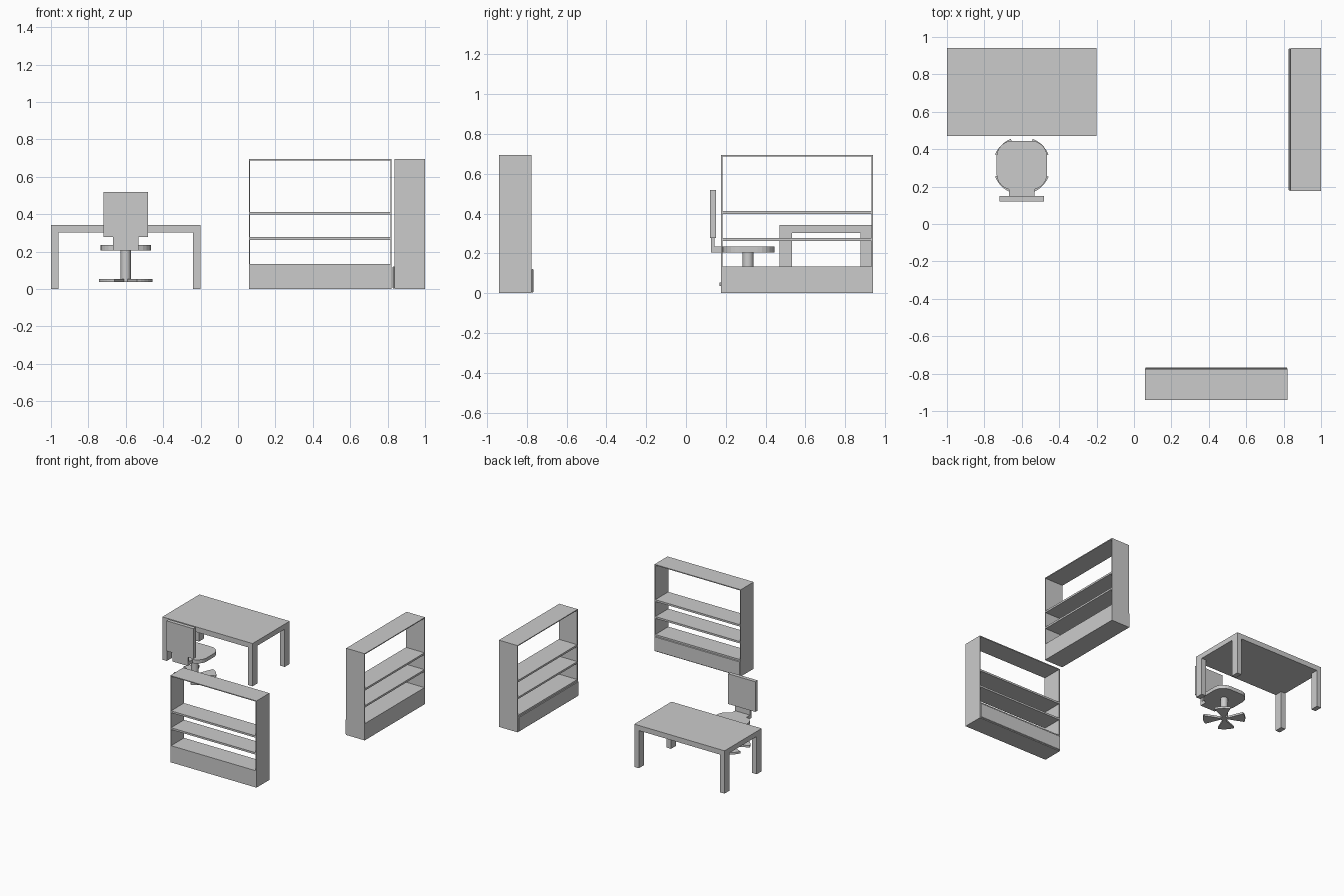
import bpy, bmesh
from math import radians, cos, sin, pi

if "Cube" in bpy.data.objects:
    bpy.data.objects.remove(bpy.data.objects["Cube"])


def box(bm, x0, x1, y0, y1, z0, z1):
    """Add an axis-aligned box given by its limits."""
    vs = bmesh.ops.create_cube(bm, size=1)["verts"]
    for v in vs:
        v.co = (x1 if v.co.x > 0 else x0, y1 if v.co.y > 0 else y0, z1 if v.co.z > 0 else z0)


def prism(bm, pts, z0, z1):
    """Extrude a counter-clockwise outline from z0 up to z1."""
    face = bm.faces.new([bm.verts.new((x, y, z0)) for x, y in pts])
    ext = bmesh.ops.extrude_face_region(bm, geom=[face])
    for g in ext["geom"]:
        if isinstance(g, bmesh.types.BMVert):
            g.co.z = z1


def finish(name, bm):
    bmesh.ops.recalc_face_normals(bm, faces=bm.faces)
    mesh = bpy.data.meshes.new(name)
    bm.to_mesh(mesh)
    bm.free()
    ob = bpy.data.objects.new(name, mesh)
    bpy.context.collection.objects.link(ob)
    return ob


def boxes(name, *limits):
    bm = bmesh.new()
    for lim in limits:
        box(bm, *lim)
    return finish(name, bm)


# Desk: slab top on four legs
boxes("desk_top", (-1, -0.2, 0.47, 0.94, 0.302, 0.343))
for sx, x in (("left", -1), ("right", -0.24)):
    for sy, y in (("front", 0.47), ("back", 0.877)):
        boxes(f"desk_leg_{sy}_{sx}", (x, x + 0.04, y, y + 0.063, 0, 0.302))

# Chair
CX, CY = -0.6, 0.312
boxes("chair_back", (-0.72, -0.48, 0.121, 0.151, 0.278, 0.52))
boxes("chair_bracket", (-0.667, -0.533, 0.125, 0.142, 0.206, 0.278),
      (-0.667, -0.533, 0.142, 0.20, 0.206, 0.235))

# Seat with rounded corners
x0, x1, y0, y1, r = -0.735, -0.465, 0.183, 0.445, 0.085
outline = []
for k, (cx, cy) in enumerate(((x1 - r, y1 - r), (x0 + r, y1 - r), (x0 + r, y0 + r), (x1 - r, y0 + r))):
    for i in range(7):
        a = pi / 2 * (k + i / 6)
        outline.append((cx + r * cos(a), cy + r * sin(a)))
bm = bmesh.new()
prism(bm, outline, 0.206, 0.235)
finish("chair_seat", bm)

# Column
bpy.ops.mesh.primitive_cylinder_add(vertices=20, radius=0.027, depth=0.169, location=(CX, CY, 0.1215))
bpy.context.object.name = "chair_column"
bpy.ops.object.shade_smooth_by_angle(angle=radians(30))

# Four fan-shaped feet on the diagonals
for n in range(4):
    mid = pi / 4 + n * pi / 2
    pts = [(CX + 0.018 * cos(mid + s), CY + 0.018 * sin(mid + s)) for s in (0.4, -0.4)]
    for i in range(6):
        a = mid + radians(-22.5 + 9 * i)
        pts.append((CX + 0.155 * cos(a), CY + 0.155 * sin(a)))
    bm = bmesh.new()
    prism(bm, pts, 0.037, 0.053)
    finish(f"chair_foot_{n + 1}", bm)


# Bookcases, modelled with the plinth panel facing +y, then placed
def bookcase(name, loc, angle):
    w, d, h, t = 0.764, 0.164, 0.695, 0.007
    bm = bmesh.new()
    box(bm, 0, t, 0, d, 0, h)
    box(bm, w - t, w, 0, d, 0, h)
    box(bm, t, w - t, 0, d, h - t, h)
    box(bm, t, w - t, 0, d, 0, 0.134)
    for z in (0.263, 0.398):
        box(bm, t, w - t, 0, d, z, z + 0.015)
    case = finish(name, bm)
    panel = boxes(name + "_plinth_panel", (0.002, w - 0.002, d, d + 0.009, 0.004, 0.122))
    bev = panel.modifiers.new("edge", "BEVEL")
    bev.width, bev.segments = 0.003, 1
    for ob in (case, panel):
        ob.location = loc
        ob.rotation_euler.z = angle


bookcase("front_bookcase", (0.058, -0.94, 0), 0)
bookcase("side_bookcase", (1.0, 0.176, 0), pi / 2)
